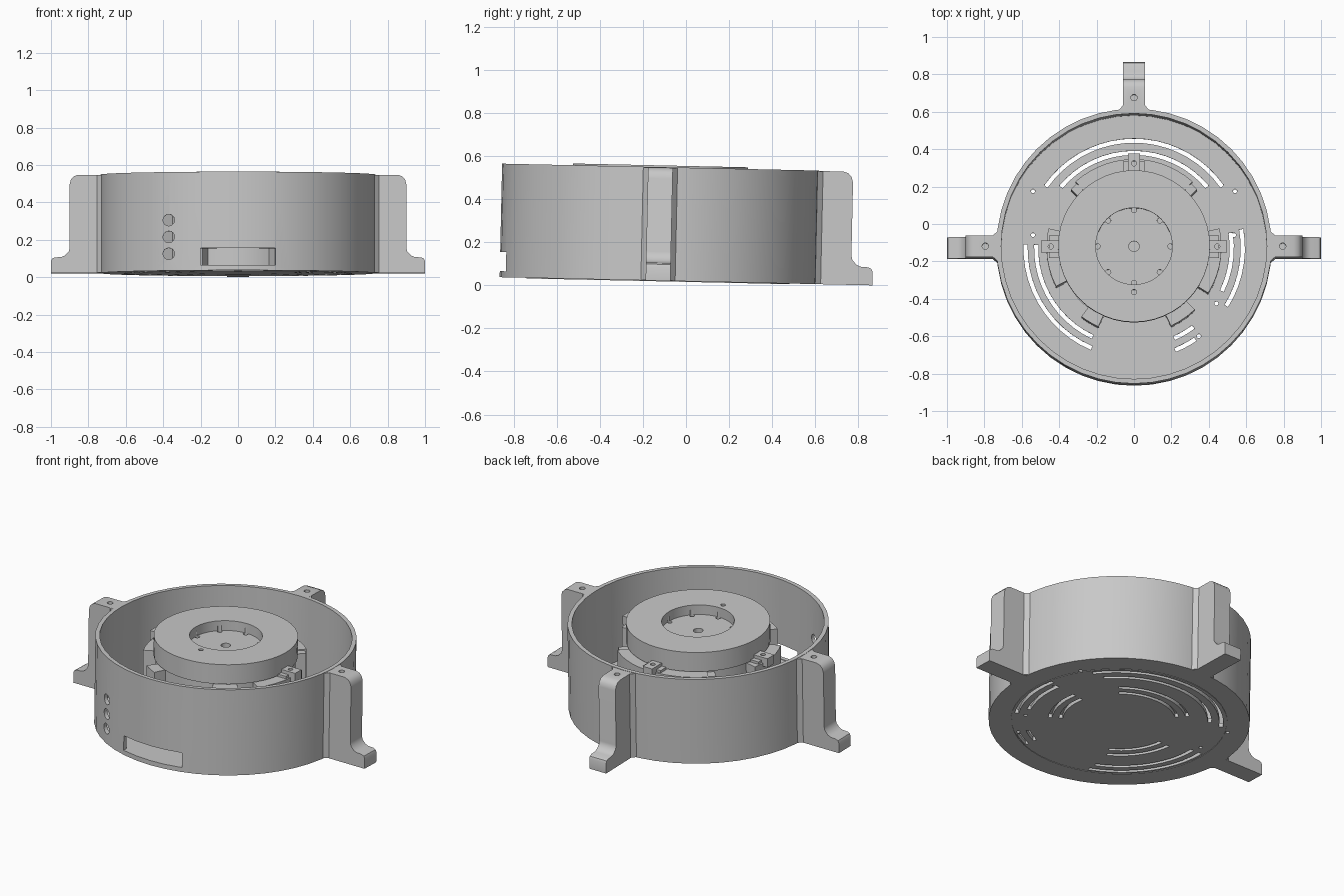
import bpy, bmesh
from math import cos, sin, pi, radians
from mathutils import Matrix

cube = bpy.data.objects.get("Cube")
if cube:
    bpy.data.objects.remove(cube, do_unlink=True)

grey = bpy.data.materials.new("plain_grey")
grey.use_nodes = True
COLOUR = (0.58, 0.58, 0.58, 1)
grey.diffuse_color = COLOUR
grey.node_tree.nodes["Principled BSDF"].inputs["Base Color"].default_value = COLOUR

# The whole housing leans back slightly and sits in front of the origin
TILT = Matrix.Translation((0, -0.13, 0.0216)) @ Matrix.Rotation(radians(-1.25), 4, 'X')
WALL, INNER, HEIGHT, FLOOR = 0.735, 0.71, 0.527, 0.025


def lathe(profile, steps=48):
    # Turned solid: rings of vertices, with a single vertex where the profile meets the axis
    bm = bmesh.new()
    rings = []
    for r, z in profile:
        count = steps if r else 1
        rings.append([bm.verts.new((r * cos(2 * pi * i / steps), r * sin(2 * pi * i / steps), z))
                      for i in range(count)])
    for low, high in zip(rings, rings[1:]):
        for i in range(steps):
            j = (i + 1) % steps
            corners = [low[i % len(low)], low[j % len(low)], high[j % len(high)], high[i % len(high)]]
            bm.faces.new(list(dict.fromkeys(corners)))
    return bm


def prism(points, move):
    bm = bmesh.new()
    base = [bm.verts.new(p) for p in points]
    top = [bm.verts.new([a + b for a, b in zip(p, move)]) for p in points]
    bm.faces.new(base)
    bm.faces.new(top)
    for i in range(len(points)):
        bm.faces.new((base[i - 1], base[i], top[i], top[i - 1]))
    return bm


def box(x, y, z):
    return prism([(x[0], y[0], z[0]), (x[1], y[0], z[0]), (x[1], y[1], z[0]), (x[0], y[1], z[0])],
                 (0, 0, z[1] - z[0]))


def arc(radii, angles, z):
    n = max(3, int((angles[1] - angles[0]) / 6))
    steps = [radians(angles[0] + (angles[1] - angles[0]) * i / n) for i in range(n + 1)]
    ring = [(radii[0] * cos(a), radii[0] * sin(a), z[0]) for a in steps]
    ring += [(radii[1] * cos(a), radii[1] * sin(a), z[0]) for a in reversed(steps)]
    return prism(ring, (0, 0, z[1] - z[0]))


def rod(centre, radius, depth, axis='Z'):
    bm = bmesh.new()
    turn = Matrix.Rotation(pi / 2, 4, 'X') if axis == 'Y' else Matrix.Identity(4)
    bmesh.ops.create_cone(bm, cap_ends=True, segments=16, radius1=radius, radius2=radius,
                          depth=depth, matrix=Matrix.Translation(centre) @ turn)
    return bm


def make(name, bm, angle=0):
    bmesh.ops.recalc_face_normals(bm, faces=bm.faces)
    if bm.calc_volume(signed=True) < 0:
        bmesh.ops.reverse_faces(bm, faces=bm.faces)
    mesh = bpy.data.meshes.new(name)
    bm.to_mesh(mesh)
    bm.free()
    mesh.transform(Matrix.Rotation(radians(angle), 4, 'Z'))
    mesh.materials.append(grey)
    obj = bpy.data.objects.new(name, mesh)
    bpy.context.collection.objects.link(obj)
    return obj


def reach(mesh):
    return max((v.co.length for v in mesh.vertices), default=0)


def cut(obj, shapes):
    # Cut one shape at a time; a cut that would damage the outline is left out
    for shape in shapes:
        cutter = make("cutter", shape)
        cutter.hide_render = True
        mod = obj.modifiers.new("cut", 'BOOLEAN')
        mod.operation, mod.solver, mod.object = 'DIFFERENCE', 'EXACT', cutter
        graph = bpy.context.evaluated_depsgraph_get()
        result = bpy.data.meshes.new_from_object(obj.evaluated_get(graph))
        obj.modifiers.clear()
        if abs(reach(result) - reach(obj.data)) < 0.001:
            obj.data = result
        bpy.data.objects.remove(cutter, do_unlink=True)


parts = []

# Round housing: wall and floor in one piece
housing = make("housing", lathe([(0, 0), (WALL, 0), (WALL, HEIGHT), (INNER, HEIGHT),
                                 (INNER, FLOOR), (0, FLOOR)]))
parts.append(housing)

# Floor vents, screw holes, front slot and the three round wall holes
VENTS = [(0.575, 35, 145), (0.51, 40, 140), (0.58, 178, 247), (0.523, 178, 245),
         (0.582, -32, 10), (0.523, -26, 9), (0.527, -66, -53), (0.587, -68, -56),
         (0.39, 50, 130), (0.33, 50, 130), (0.39, 185, 240), (0.33, 185, 240),
         (0.39, -35, 10), (0.33, -35, 10)]
SCREWS = [(-0.54, 0.305), (0.54, 0.305), (-0.54, 0.07), (0.535, 0.07), (0.44, -0.295), (0.347, -0.47)]
cut(housing, [arc((r - 0.011, r + 0.011), (a0, a1), (-0.05, 0.05)) for r, a0, a1 in VENTS])
cut(housing, [rod((x, y, 0), 0.011, 0.1) for x, y in SCREWS])
cut(housing, [box((-0.2, 0.2), (-0.9, -0.6), (0.028, 0.118))])
cut(housing, [rod((-0.37, -0.65, z), 0.031, 0.3, 'Y') for z in (0.09, 0.18, 0.27)])

# Thin lip around the underside
parts.append(make("bottom_lip", lathe([(0.605, 0.002), (0.61, 0.002), (0.61, -0.003),
                                       (0.605, -0.003), (0.605, 0.002)])))

# Three mounting arms with rounded shoulders, feet and flared roots
ARM = [(0.718, 0), (1.0, 0), (1.0, 0.062), (0.994, 0.076), (0.98, 0.083), (0.945, 0.085),
       (0.925, 0.093), (0.905, 0.115), (0.9, 0.135), (0.9, 0.475), (0.893, 0.5),
       (0.878, 0.517), (0.855, 0.525), (0.718, 0.525)]
HALF = 0.0575
for name, angle, shift in (("left_arm", 0, 0), ("back_arm", 90, -0.005), ("right_arm", 180, 0)):
    arm = make(name, prism([(r + (shift if r > 0.8 else 0), -HALF, z) for r, z in ARM],
                           (0, 2 * HALF, 0)))
    cut(arm, [rod((0.795, 0, HEIGHT), 0.017, 0.2)])
    arm.data.transform(Matrix.Rotation(radians(angle), 4, 'Z'))
    parts.append(arm)
    for side, s in (("a", -1), ("b", 1)):
        root = prism([(0.718, s * 0.05, 0.001), (0.718, s * 0.09, 0.001), (0.735, s * 0.075, 0.001),
                      (0.755, s * HALF, 0.001), (0.755, s * 0.05, 0.001)], (0, 0, 0.523))
        parts.append(make(f"{name}_root_{side}", root, angle))

# Central drum with an overhanging cap and a sunken middle
drum = make("centre_drum", lathe([(0, 0.023), (0.395, 0.023), (0.395, 0.415), (0.406, 0.415),
                                  (0.406, 0.535), (0.205, 0.535), (0.205, 0.475), (0, 0.475)]))
cut(drum, [rod((0, 0, 0.475), 0.028, 0.1), rod((0, -0.246, 0.535), 0.014, 0.1)])
cut(drum, [rod((0.195 * cos(i * pi / 4), 0.195 * sin(i * pi / 4), 0.475), 0.014, 0.06)
           for i in range(8)])
parts.append(drum)

# Cradle wall segments around the drum
for i, span in enumerate([(48, 132), (168, 207), (233, 246), (295, 314), (328, 372)]):
    parts.append(make(f"cradle_segment_{i + 1}", arc((0.39, 0.468), span, (0.02, 0.41))))

# Small stop posts at the ends of the back segment
for name, angle in (("left_post", 45), ("right_post", 135)):
    parts.append(make(name, box((0.39, 0.455), (-0.022, 0.022), (0.02, 0.405)), angle))

# Clips holding the drum
for name, angle in (("left_clip", 0), ("back_clip", 90), ("right_clip", 180)):
    clip = make(name, box((0.385, 0.498), (-0.032, 0.032), (0.39, 0.445)))
    cut(clip, [rod((0.445, 0, 0.445), 0.014, 0.06)])
    clip.data.transform(Matrix.Rotation(radians(angle), 4, 'Z'))
    base = make(name + "_base", box((0.385, 0.455), (-0.06, 0.06), (0.38, 0.425)), angle)
    parts += [clip, base]

# Lean everything and shade it
bpy.ops.object.select_all(action='DESELECT')
for obj in parts:
    obj.data.transform(TILT)
    obj.select_set(True)
bpy.context.view_layer.objects.active = housing
bpy.ops.object.shade_smooth_by_angle(angle=radians(30))
